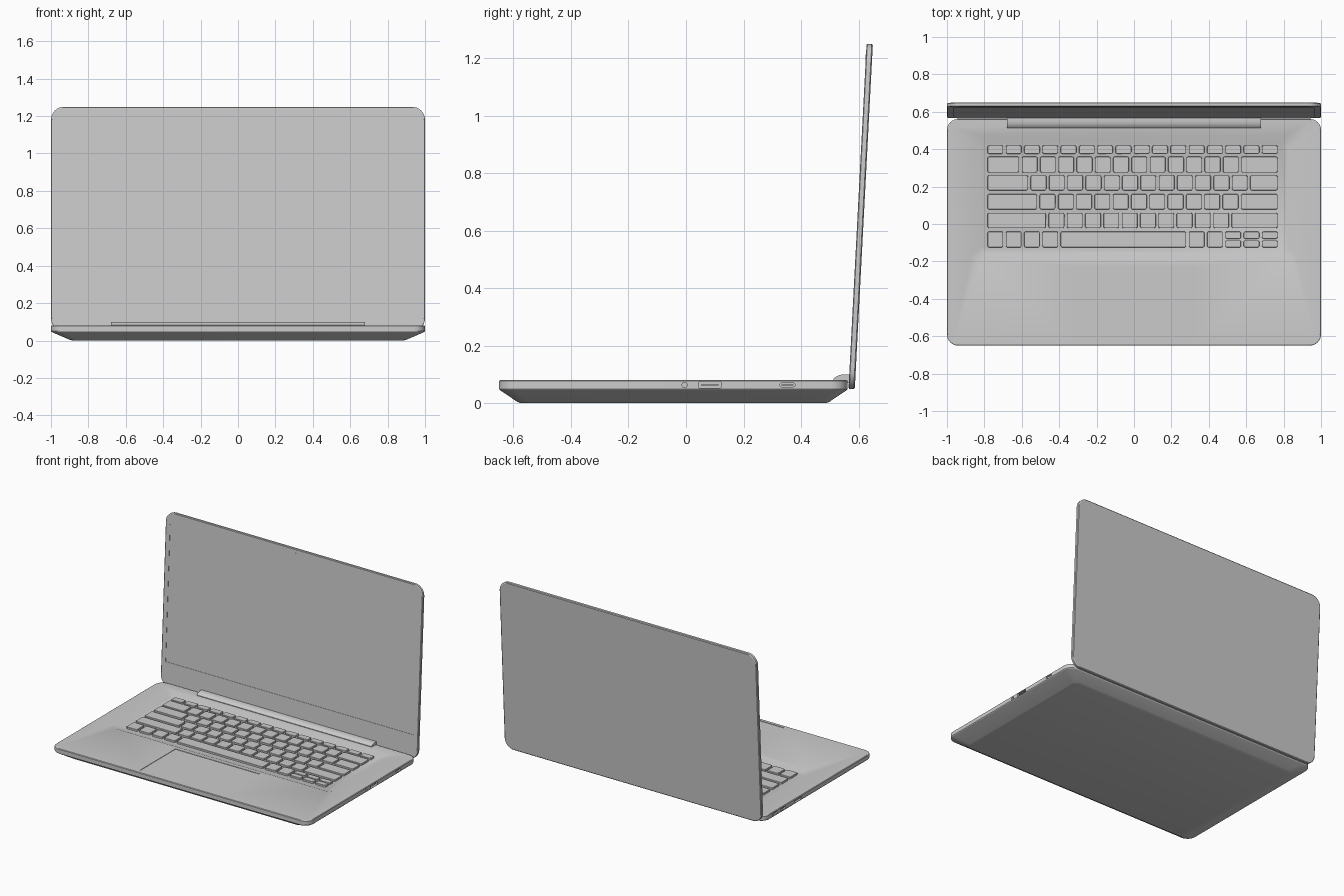
import bpy, bmesh, math
from mathutils import Matrix

if "Cube" in bpy.data.objects:
    bpy.data.objects.remove(bpy.data.objects["Cube"])


def rounded(x0, x1, y0, y1, r, seg):
    """Counter-clockwise rounded rectangle outline."""
    pts = []
    for cx, cy, a in ((x1 - r, y1 - r, 0), (x0 + r, y1 - r, 90),
                      (x0 + r, y0 + r, 180), (x1 - r, y0 + r, 270)):
        for i in range(seg + 1):
            t = math.radians(a + 90 * i / seg)
            pts.append((cx + r * math.cos(t), cy + r * math.sin(t)))
    return pts


def loft(bm, rect, r, rings, seg=6):
    """Stack rounded outlines; rings are (z, x inset, y inset) from bottom to top."""
    x0, x1, y0, y1 = rect
    loops = []
    for z, ix, iy in rings:
        rr = max(r - 0.3 * min(ix, iy), 0.002)
        pts = rounded(x0 + ix, x1 - ix, y0 + iy, y1 - iy, rr, seg)
        loops.append([bm.verts.new((x, y, z)) for x, y in pts])
    n = len(loops[0])
    for a, b in zip(loops, loops[1:]):
        for i in range(n):
            bm.faces.new((a[i], a[(i + 1) % n], b[(i + 1) % n], b[i]))
    bm.faces.new(loops[0][::-1])
    bm.faces.new(loops[-1])


def finish(name, bm, matrix=None, smooth=True):
    if matrix:
        bm.transform(matrix)
    bmesh.ops.recalc_face_normals(bm, faces=bm.faces)
    me = bpy.data.meshes.new(name)
    bm.to_mesh(me)
    bm.free()
    ob = bpy.data.objects.new(name, me)
    bpy.context.collection.objects.link(ob)
    if smooth:
        shade(ob)
    return ob


def shade(ob):
    bpy.ops.object.select_all(action='DESELECT')
    ob.select_set(True)
    bpy.context.view_layer.objects.active = ob
    bpy.ops.object.shade_smooth_by_angle(angle=math.radians(25))


def block(name, rect, r, rings, matrix=None, seg=6, smooth=True):
    bm = bmesh.new()
    loft(bm, rect, r, rings, seg)
    return finish(name, bm, matrix, smooth)


def cut(ob, cutter):
    cutter.hide_render = True
    mod = ob.modifiers.new("cut", 'BOOLEAN')
    mod.operation = 'DIFFERENCE'
    mod.solver = 'EXACT'
    mod.object = cutter
    bpy.context.view_layer.objects.active = ob
    bpy.ops.object.modifier_apply(modifier=mod.name)
    bpy.data.objects.remove(cutter)


# Base: upright rim over a chamfered underside
base = block("base", (-1, 1, -0.65, 0.562), 0.06,
             [(0, 0.115, 0.075), (0.004, 0.1, 0.064), (0.046, 0.003, 0.002),
              (0.05, 0, 0), (0.077, 0, 0), (0.08, 0.004, 0.004)], seg=8, smooth=False)

# Keyboard well with sloped walls, and the trackpad inset
cut(base, block("well_cutter", (-0.885, 0.885, -0.22, 0.5), 0.05,
                [(0.064, 0.065, 0.065), (0.09, 0, 0)], smooth=False))
cut(base, block("trackpad_cutter", (-0.33, 0.33, -0.625, -0.225), 0.006,
                [(0.077, 0, 0), (0.1, 0, 0)], seg=2, smooth=False))

# Side ports: (side, y centre, z centre, width, height, corner radius)
ports = [(1, -0.005, 0.063, 0.018, 0.018, 0.0089), (1, 0.083, 0.0635, 0.076, 0.022, 0.002),
         (1, 0.353, 0.0635, 0.052, 0.014, 0.0069),
         (-1, 0.18, 0.0635, 0.076, 0.022, 0.002), (-1, 0.35, 0.0635, 0.052, 0.014, 0.0069),
         (-1, 0.44, 0.0635, 0.052, 0.014, 0.0069)]
# local x -> world y, local y -> world z, local z -> world x
SIDE = Matrix(((0, 0, 1, 0), (1, 0, 0, 0), (0, 1, 0, 0), (0, 0, 0, 1)))
tongues = bmesh.new()
for s, y, z, w, h, r in ports:
    rect = (y - w / 2, y + w / 2, z - h / 2, z + h / 2)
    a, b = sorted((s * 0.955, s * 1.02))
    cut(base, block("port_cutter", rect, r, [(a, 0, 0), (b, 0, 0)], SIDE, 4, False))
    if w > 0.03:
        a, b = sorted((s * 0.95, s * 0.995))
        loft(tongues, (y - w * 0.4, y + w * 0.4, z - 0.0025, z + 0.0025), 0.002,
             [(a, 0, 0), (b, 0, 0)], 2)
shade(base)
finish("port_tongues", tongues, SIDE)

# Keys: each row is a list of widths in key units, 16 units across
U, LEFT, GAP = 0.0978, -0.783, 0.014
rows = [(0.375, 0.42, [1] * 16),
        (0.275, 0.36, [1.87] + [1] * 12 + [2.13]),
        (0.18, 0.26, [2.36] + [1] * 12 + [1.64]),
        (0.078, 0.16, [2.85] + [1] * 11 + [2.15]),
        (-0.022, 0.06, [3.34] + [1] * 10 + [2.66]),
        (-0.125, -0.04, [1] * 4 + [7] + [1] * 2)]
keys = bmesh.new()


def key(x, w, y0, y1):
    loft(keys, (x, x + w * U - GAP, y0, y1), 0.009,
         [(0.0635, 0, 0), (0.0755, 0, 0), (0.077, 0.0015, 0.0015)], 3)


for y0, y1, widths in rows:
    x = LEFT
    for w in widths:
        key(x, w, y0, y1)
        x += w * U
for i in range(3):  # half-height arrow cluster
    key(LEFT + (13 + i) * U, 1, -0.125, -0.087)
    key(LEFT + (13 + i) * U, 1, -0.079, -0.04)
finish("keys", keys)

# Hinge cover: profile in y/z extruded along x
profile = [(0.513, 0.07), (0.513, 0.084), (0.52, 0.091), (0.532, 0.097),
           (0.545, 0.1), (0.566, 0.1), (0.568, 0.07)]
bm = bmesh.new()
ends = [[bm.verts.new((x, y, z)) for y, z in profile] for x in (-0.68, 0.68)]
for i in range(len(profile)):
    j = (i + 1) % len(profile)
    bm.faces.new((ends[0][i], ends[0][j], ends[1][j], ends[1][i]))
bm.faces.new(ends[0])
bm.faces.new(ends[1][::-1])
finish("hinge_cover", bm)

# Lid: built flat, stood up and leaned back three degrees
LID = Matrix.Translation((0, 0.587, 0.048)) @ Matrix.Rotation(math.radians(87), 4, 'X')
lid = block("lid", (-1, 1, 0, 1.2025), 0.07,
            [(0, 0.005, 0.005), (0.004, 0, 0), (0.019, 0, 0), (0.022, 0.004, 0.004)],
            LID, 8, False)
cut(lid, block("screen_cutter", (-0.965, 0.965, 0.17, 1.118), 0.003,
               [(0.02, 0, 0), (0.04, 0, 0)], LID, 2, False))
shade(lid)

# Webcam above the screen
block("webcam", (-0.017, 0.017, 1.145, 1.179), 0.0169,
      [(0.02, 0, 0), (0.0228, 0, 0)], LID, 6)
